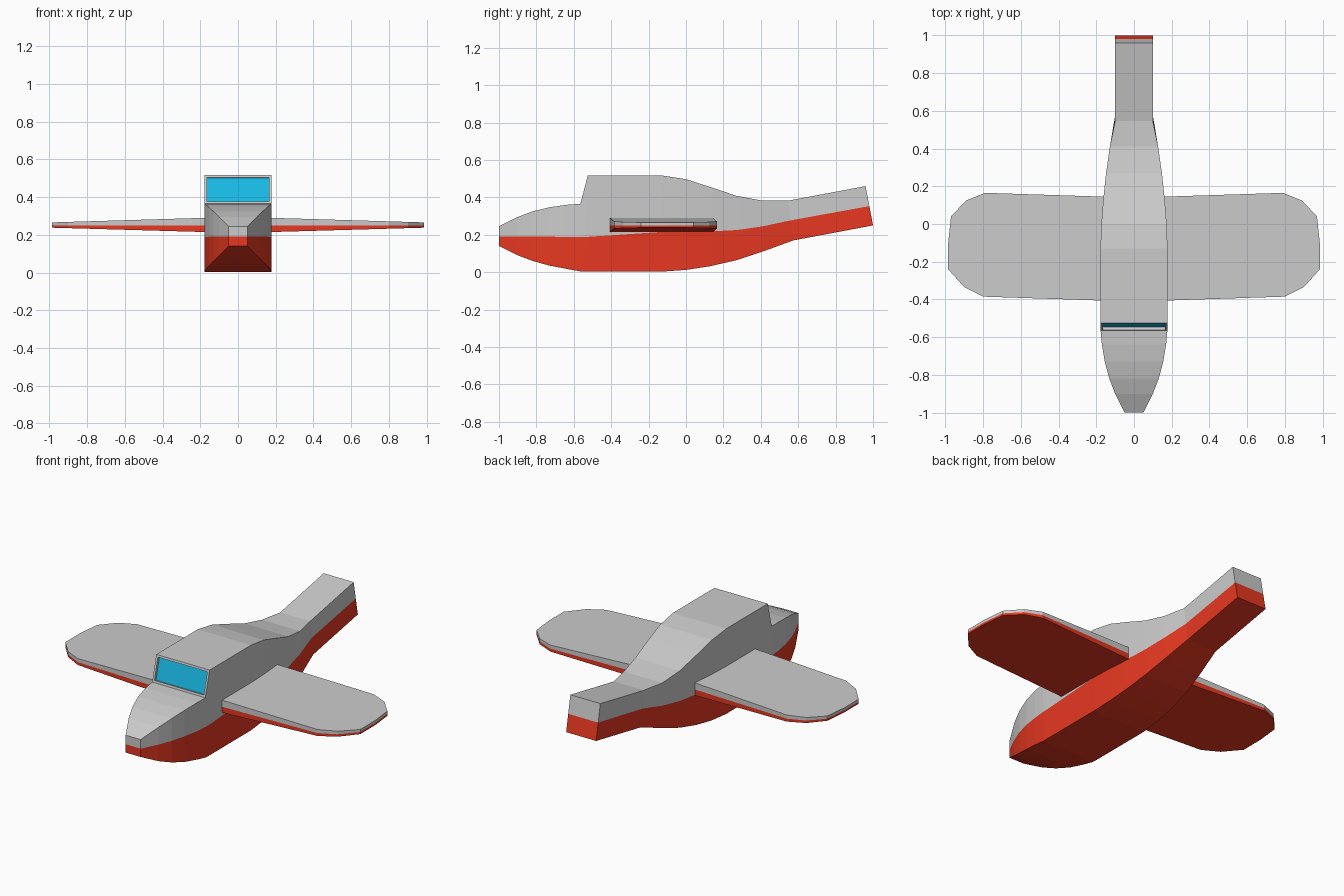
import bpy, bmesh

if "Cube" in bpy.data.objects:
    bpy.data.objects.remove(bpy.data.objects["Cube"])


def material(name, rgb):
    m = bpy.data.materials.new(name)
    m.diffuse_color = (*rgb, 1)
    m.use_nodes = True
    m.node_tree.nodes["Principled BSDF"].inputs["Base Color"].default_value = m.diffuse_color
    return m


GREY = None
RED = material("red_paint", (0.8, 0.04, 0.015))
BLUE = material("glass_blue", (0.01, 0.5, 0.8))


def make_object(name, bm, mats):
    bmesh.ops.recalc_face_normals(bm, faces=bm.faces)
    me = bpy.data.meshes.new(name)
    bm.to_mesh(me)
    bm.free()
    for m in mats:
        me.materials.append(m)
    ob = bpy.data.objects.new(name, me)
    bpy.context.collection.objects.link(ob)
    return ob


# Fuselage stations: y at the keel, y shift at the top, half width, keel z, paint line z, top z
STATIONS = [
    (-1.00, 0, .05, .14, .19, .245),
    (-0.90, 0, .10, .09, .19, .295),
    (-0.82, 0, .131, .06, .19, .325),
    (-0.73, 0, .155, .035, .19, .347),
    (-0.64, 0, .17, .018, .188, .36),
    (-0.565, 0, .177, .004, .188, .365),
    (-0.545, .02, .178, .003, .188, .517),
    (-0.13, 0, .178, .003, .215, .517),
    (0.00, 0, .173, .012, .215, .497),
    (0.13, 0, .163, .032, .218, .455),
    (0.27, 0, .148, .064, .225, .408),
    (0.41, 0, .128, .11, .245, .382),
    (0.575, -.03, .10, .17, .277, .382),
    (1.00, -.04, .10, .25, .353, .46),
]

# Fuselage: rectangular sections skinned, red below the paint line
bm = bmesh.new()
rings = []
for y, s, w, zb, zm, zt in STATIONS:
    ym = y + s * (zm - zb) / (zt - zb)
    pts = [(-w, y + s, zt), (-w, ym, zm), (-w, y, zb),
           (w, y, zb), (w, ym, zm), (w, y + s, zt)]
    rings.append([bm.verts.new(p) for p in pts])
windscreen = None
for i, (a, b) in enumerate(zip(rings, rings[1:])):
    for k in range(6):
        n = (k + 1) % 6
        f = bm.faces.new((a[k], a[n], b[n], b[k]))
        f.material_index = 1 if k in (1, 2, 3) else 0
        if k == 5 and i == 5:
            windscreen = f
for r in (rings[0], rings[-1]):
    bm.faces.new((r[0], r[1], r[4], r[5]))
    bm.faces.new((r[1], r[2], r[3], r[4])).material_index = 1
bmesh.ops.recalc_face_normals(bm, faces=bm.faces)

# Recessed blue windscreen pane inside a grey frame
bmesh.ops.inset_individual(bm, faces=[windscreen], thickness=.018, depth=0)
bmesh.ops.inset_individual(bm, faces=[windscreen], thickness=0, depth=-.015)
windscreen.material_index = 2
make_object("fuselage", bm, [GREY, RED, BLUE])

# Wings: one rounded planform, tapered in thickness, mirrored
PLAN = [(.10, -.408), (.80, -.385), (.90, -.335), (.985, -.24), (.985, -.10),
        (.97, .04), (.89, .125), (.79, .165), (.10, .143)]


def lerp(x, root, tip):
    return root + (tip - root) * (x - .18) / .805


bm = bmesh.new()
layers = []
for root, tip in ((.215, .238), (.25, .25), (.29, .266)):
    layers.append([bm.verts.new((x, y, lerp(x, root, tip))) for x, y in PLAN])
for low, high, mat in ((layers[0], layers[1], 1), (layers[1], layers[2], 0)):
    for k in range(len(PLAN)):
        n = (k + 1) % len(PLAN)
        bm.faces.new((low[k], low[n], high[n], high[k])).material_index = mat
bm.faces.new(layers[0]).material_index = 1
bm.faces.new(layers[2])
wings = make_object("wings", bm, [GREY, RED])
wings.modifiers.new("mirror", "MIRROR").use_axis[0] = True
